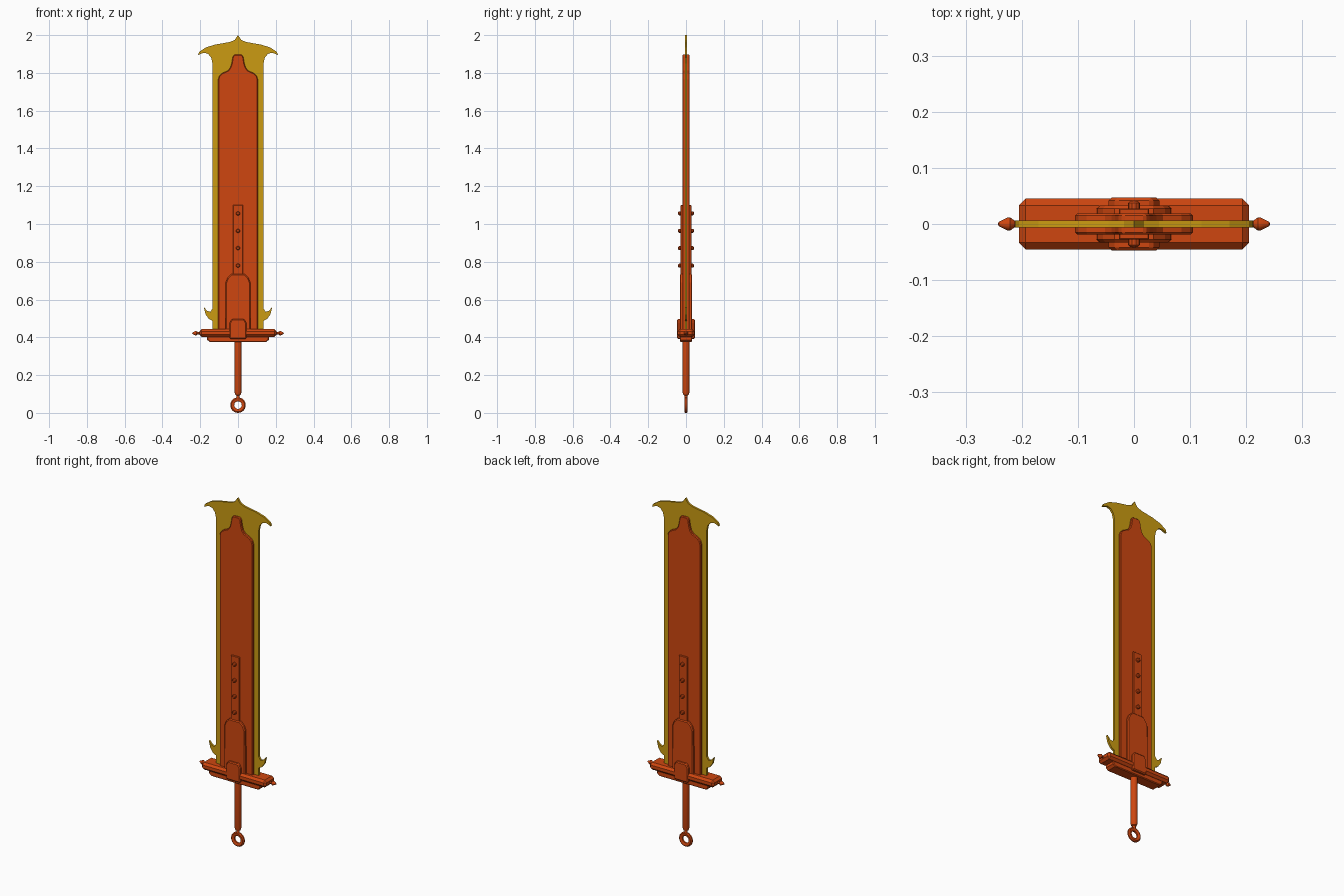
import bpy, bmesh, math
from mathutils import Matrix

cube = bpy.data.objects.get("Cube")
if cube:
    bpy.data.objects.remove(cube, do_unlink=True)


def material(name, colour):
    m = bpy.data.materials.new(name)
    m.use_nodes = True
    m.diffuse_color = colour
    m.node_tree.nodes["Principled BSDF"].inputs["Base Color"].default_value = colour
    return m


ORANGE = material("burnt orange", (0.62, 0.062, 0.005, 1))
GOLD = material("gold", (0.6, 0.33, 0.006, 1))


def finish(name, bm, mat, bevel=0.0, smooth=False):
    bmesh.ops.recalc_face_normals(bm, faces=bm.faces[:])
    mesh = bpy.data.meshes.new(name)
    bm.to_mesh(mesh)
    bm.free()
    ob = bpy.data.objects.new(name, mesh)
    bpy.context.collection.objects.link(ob)
    mesh.materials.append(mat)
    if bevel:
        mod = ob.modifiers.new("Chamfer", "BEVEL")
        mod.width = bevel
        mod.segments = 1
        mod.limit_method = "ANGLE"
        mod.angle_limit = math.radians(50)
    if smooth:
        bpy.ops.object.select_all(action="DESELECT")
        bpy.context.view_layer.objects.active = ob
        ob.select_set(True)
        bpy.ops.object.shade_smooth_by_angle(angle=math.radians(35))
    return ob


def slab(name, half, depth, mat, bevel=0.0):
    """Mirror a right-hand x/z profile and extrude it to +-depth in y."""
    outline = half + [(-x, z) for x, z in reversed(half) if x > 0]
    bm = bmesh.new()
    face = bm.faces.new([bm.verts.new((x, -depth, z)) for x, z in outline])
    ext = bmesh.ops.extrude_face_region(bm, geom=[face])
    verts = [v for v in ext["geom"] if isinstance(v, bmesh.types.BMVert)]
    bmesh.ops.translate(bm, verts=verts, vec=(0, 2 * depth, 0))
    return finish(name, bm, mat, bevel)


def lathe(name, profile, centre, axis, mat, steps=16):
    """Spin (radius, height) points about z, then turn z towards the axis."""
    bm = bmesh.new()
    verts = [bm.verts.new((r, 0, h)) for r, h in profile]
    edges = [bm.edges.new(pair) for pair in zip(verts, verts[1:])]
    bmesh.ops.spin(bm, geom=verts + edges, cent=(0, 0, 0), axis=(0, 0, 1),
                   angle=2 * math.pi, steps=steps)
    bmesh.ops.remove_doubles(bm, verts=bm.verts[:], dist=0.0001)
    turn = {"+x": Matrix.Rotation(math.pi / 2, 4, "Y"),
            "-x": Matrix.Rotation(-math.pi / 2, 4, "Y"),
            "+y": Matrix.Rotation(-math.pi / 2, 4, "X"),
            "-y": Matrix.Rotation(math.pi / 2, 4, "X"),
            "+z": Matrix.Identity(4)}[axis]
    bmesh.ops.transform(bm, matrix=Matrix.Translation(centre) @ turn, verts=bm.verts[:])
    return finish(name, bm, mat, smooth=True)


# Thin gold blade with flared tip and lower barbs
slab("blade", [(0.135, 0.42), (0.135, 0.487), (0.155, 0.498), (0.172, 0.522),
               (0.181, 0.56), (0.163, 0.54), (0.147, 0.535), (0.135, 0.552),
               (0.135, 1.85), (0.142, 1.88), (0.158, 1.9), (0.18, 1.907),
               (0.212, 1.895), (0.205, 1.912), (0.17, 1.935), (0.12, 1.95),
               (0.045, 1.963), (0.018, 1.974), (0, 2.0)], 0.006, GOLD)

# Heavy orange core with a narrow neck
slab("blade_core", [(0.105, 0.43), (0.105, 1.765), (0.1, 1.783), (0.085, 1.798),
                    (0.052, 1.813), (0.04, 1.83), (0.034, 1.85), (0.028, 1.885),
                    (0.02, 1.897)], 0.019, ORANGE, 0.004)

# Bracket, strap and clasp layered over the core
slab("bracket", [(0.067, 0.43), (0.065, 0.69), (0.055, 0.715), (0.035, 0.735)],
     0.033, ORANGE, 0.005)
slab("strap", [(0.027, 0.6), (0.027, 1.1)], 0.028, ORANGE, 0.002)
slab("clasp", [(0.045, 0.392), (0.045, 0.475), (0.032, 0.497)], 0.047, ORANGE, 0.005)

# Rivets on both faces of the strap
for i in range(4):
    for side, sign in (("front", -1), ("back", 1)):
        lathe(f"rivet_{side}_{i + 1}",
              [(0.011, 0), (0.011, 0.01), (0.007, 0.014), (0, 0.015)],
              (0, sign * 0.027, 0.78 + i * 0.092),
              "-y" if sign < 0 else "+y", ORANGE, 10)

# Crossguard and the plate beneath it
slab("crossguard", [(0.205, 0.402), (0.205, 0.444)], 0.045, ORANGE, 0.012)
slab("guard_plate", [(0.15, 0.375), (0.163, 0.387), (0.163, 0.405)],
     0.032, ORANGE, 0.004)

# Pointed finials at the guard ends
for side, sign in (("left", 1), ("right", -1)):
    lathe(f"finial_{side}",
          [(0, -0.005), (0.006, -0.005), (0.006, 0.008), (0.012, 0.016),
           (0.012, 0.02), (0.004, 0.036), (0, 0.038)],
          (sign * 0.205, 0, 0.422), "+x" if sign > 0 else "-x", ORANGE, 12)

# Grip with a tapered foot
lathe("grip", [(0, 0.07), (0.009, 0.07), (0.009, 0.092), (0.014, 0.095),
               (0.019, 0.112), (0.019, 0.38), (0, 0.38)], (0, 0, 0), "+z", ORANGE)

# Pommel ring
lathe("pommel_ring", [(0.02, -0.005), (0.026, -0.009), (0.035, -0.009),
                      (0.041, -0.004), (0.041, 0.004), (0.035, 0.009),
                      (0.026, 0.009), (0.02, 0.005), (0.02, -0.005)],
      (0, 0, 0.041), "+y", ORANGE, 24)
